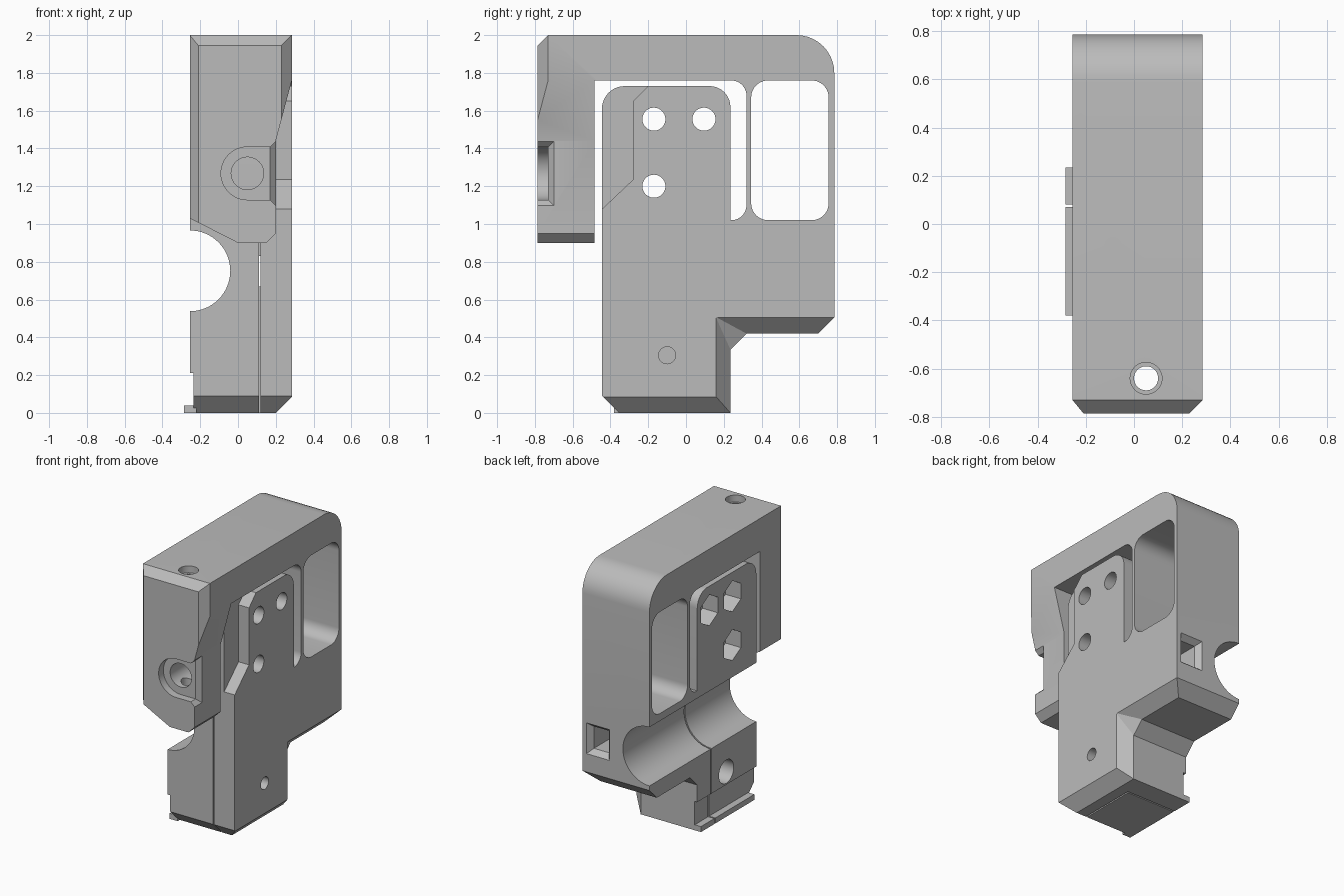
import bpy, bmesh, math
from mathutils import Vector

if "Cube" in bpy.data.objects:
    bpy.data.objects.remove(bpy.data.objects["Cube"])

grey = bpy.data.materials.new("plain_grey")
grey.use_nodes = True
grey.diffuse_color = (0.5, 0.5, 0.5, 1)
grey.node_tree.nodes["Principled BSDF"].inputs["Base Color"].default_value = (0.5, 0.5, 0.5, 1)


def place(axis, a, b, h):
    """Put a section point (a, b) at height h along the given axis."""
    return {"x": (h, a, b), "y": (a, h, b), "z": (a, b, h)}[axis]


def loft(name, axis, ring_a, lo, ring_b, hi):
    bm = bmesh.new()
    va = [bm.verts.new(place(axis, *p, lo)) for p in ring_a]
    vb = [bm.verts.new(place(axis, *p, hi)) for p in ring_b]
    bm.faces.new(va)
    bm.faces.new(vb)
    for i in range(len(va)):
        j = (i + 1) % len(va)
        bm.faces.new((va[i], va[j], vb[j], vb[i]))
    bmesh.ops.recalc_face_normals(bm, faces=bm.faces)
    mesh = bpy.data.meshes.new(name)
    bm.to_mesh(mesh)
    bm.free()
    mesh.materials.append(grey)
    ob = bpy.data.objects.new(name, mesh)
    bpy.context.collection.objects.link(ob)
    return ob


def prism(name, axis, ring, lo, hi):
    return loft(name, axis, ring, lo, ring, hi)


def circle(a, b, r, n=40, start=0.0, sweep=2 * math.pi):
    return [(a + r * math.cos(start + sweep * i / n), b + r * math.sin(start + sweep * i / n))
            for i in range(n)]


def rect(a0, b0, a1, b1):
    return [(a0, b0), (a1, b0), (a1, b1), (a0, b1)]


def rounded(points, steps=10):
    """Fillet each right-angled corner given as (a, b, radius)."""
    out = []
    for i, p in enumerate(points):
        c = Vector(p[:2])
        if len(p) == 2:
            out.append(tuple(c))
            continue
        u = (Vector(points[i - 1][:2]) - c).normalized()
        v = (Vector(points[(i + 1) % len(points)][:2]) - c).normalized()
        for k in range(steps + 1):
            t = k / steps * math.pi / 2
            out.append(tuple(c + p[2] * (u * (1 - math.sin(t)) + v * (1 - math.cos(t)))))
    return out


def cut(cutter):
    mod = body.modifiers.new("cut", "BOOLEAN")
    mod.operation = "DIFFERENCE"
    mod.solver = "EXACT"
    mod.object = cutter
    bpy.context.view_layer.objects.active = body
    bpy.ops.object.modifier_apply(modifier=mod.name)
    bpy.data.objects.remove(cutter)


def cut_prism(axis, ring, lo, hi):
    cut(prism("cutter", axis, ring, lo, hi))


# Main body: frame, front arm and inner plate as one side profile
body = prism("body", "x", rounded([
    (-.785, 2), (.785, 2, .2), (.785, .505), (.70, .42), (.32, .42), (.235, .335),
    (.235, 0), (-.355, 0), (-.445, .09), (-.445, 1.73, .12), (.235, 1.73, .11),
    (.235, 1.02), (.32, 1.02, .08), (.32, 1.76, .08), (-.485, 1.76), (-.485, .9),
    (-.785, .9)]), -.255, .285)

# Rear window
cut_prism("x", rounded([(.345, 1.02, .09), (.755, 1.02, .09), (.755, 1.76, .09),
                        (.345, 1.76, .09)]), -.5, .5)

# Round channel along the side
cut_prism("y", circle(-.255, .752, .214, 64), -1, 1)

# Chamfer under the frame and behind the leg, mitred at the inner corner
inner = [(.9, .42), (.32, .42), (.235, .335), (.235, -.2), (.9, -.2)]
outer = [(.9, .505), (.163, .505), (.16, .502), (.16, -.2), (.9, -.2)]


def blend(t):
    return [tuple(Vector(p).lerp(Vector(q), t)) for p, q in zip(inner, outer)]


cut(loft("cutter", "x", blend(-.2), .183, blend(1.2), .302))
cut_prism("y", [(.18, -.02), (.32, -.02), (.32, .12)], -.7, .4)

# Front arm: slanted side, bevelled foot, chamfered front edges
cut_prism("y", [(.2, .8), (.4, .8), (.4, 1.76), (.285, 1.76), (.2, 1.44)], -.9, -.465)
cut_prism("y", [(-.3, 1.053), (-.3, .85), (.098, .85)], -.9, -.465)
cut_prism("y", [(.13, .88), (.22, .88), (.22, .97)], -.9, -.465)
cut_prism("z", [(-.265, -.718), (-.265, -.8), (-.198, -.8)], .8, 2.1)
cut_prism("z", [(.295, -.720), (.295, -.8), (.215, -.8)], .8, 2.1)
cut_prism("x", [(-.72, 2.01), (-.8, 2.01), (-.8, 1.93)], -.4, .4)

# Screw pocket in the front arm, open towards the side
pocket = circle(.05, 1.268, .14, 24, math.pi / 2, math.pi)
cut_prism("y", pocket + [(.05, 1.128), (.3, 1.128), (.3, 1.408)], -.9, -.73)
cut(loft("cutter", "x", rect(-.9, 1.128, -.73, 1.408), .17,
         rect(-.9, 1.088, -.69, 1.448), .21))
cut_prism("y", circle(.05, 1.268, .086), -.9, -.465)

# Vertical bore with a counterbore
cut_prism("z", circle(.05, -.64, .05), .8, 2.1)
cut_prism("z", circle(.05, -.64, .066), 1.95, 2.1)

# Step in the front edge of the inner plate
cut_prism("x", [(-.465, 1.06), (-.28, 1.235), (-.28, 1.65), (-.19, 1.74), (-.465, 1.745)],
          .2, .4)

# Bolt holes with hexagonal nut pockets
for y, z in ((-.17, 1.555), (.095, 1.555), (-.17, 1.2)):
    cut_prism("x", circle(y, z, .061), -.5, .5)
    cut_prism("x", circle(y, z, .113, 6, math.pi / 2), -.5, -.13)

# Clamp screw hole
cut_prism("x", circle(-.1, .305, .085), -.5, 0)
cut_prism("x", circle(-.1, .305, .045), .15, .5)

# Square socket at the back, flared at the mouth
cut_prism("y", rect(.1, .67, .22, .83), .05, .9)
cut(loft("cutter", "y", rect(.1, .67, .22, .83), .745, rect(.06, .63, .26, .87), .795))

# Shallow undercut and the thin slits around the clamp jaw
cut_prism("y", rect(-.4, -.1, -.235, .21), -.9, .5)
cut_prism("z", rect(.11, -.6, .12, .08), -.1, .9)
cut_prism("z", rect(-.5, .07, .12, .08), -.1, .9)

# Foot ledges along the side
ledges = [prism(name, "y", rect(-.285, 0, -.22, .04), y0, y1)
          for name, y0, y1 in (("front_foot_ledge", -.38, .07), ("rear_foot_ledge", .08, .235))]

bpy.ops.object.select_all(action="DESELECT")
for ob in [body] + ledges:
    ob.select_set(True)
bpy.context.view_layer.objects.active = body
bpy.ops.object.shade_smooth_by_angle(angle=math.radians(25))
